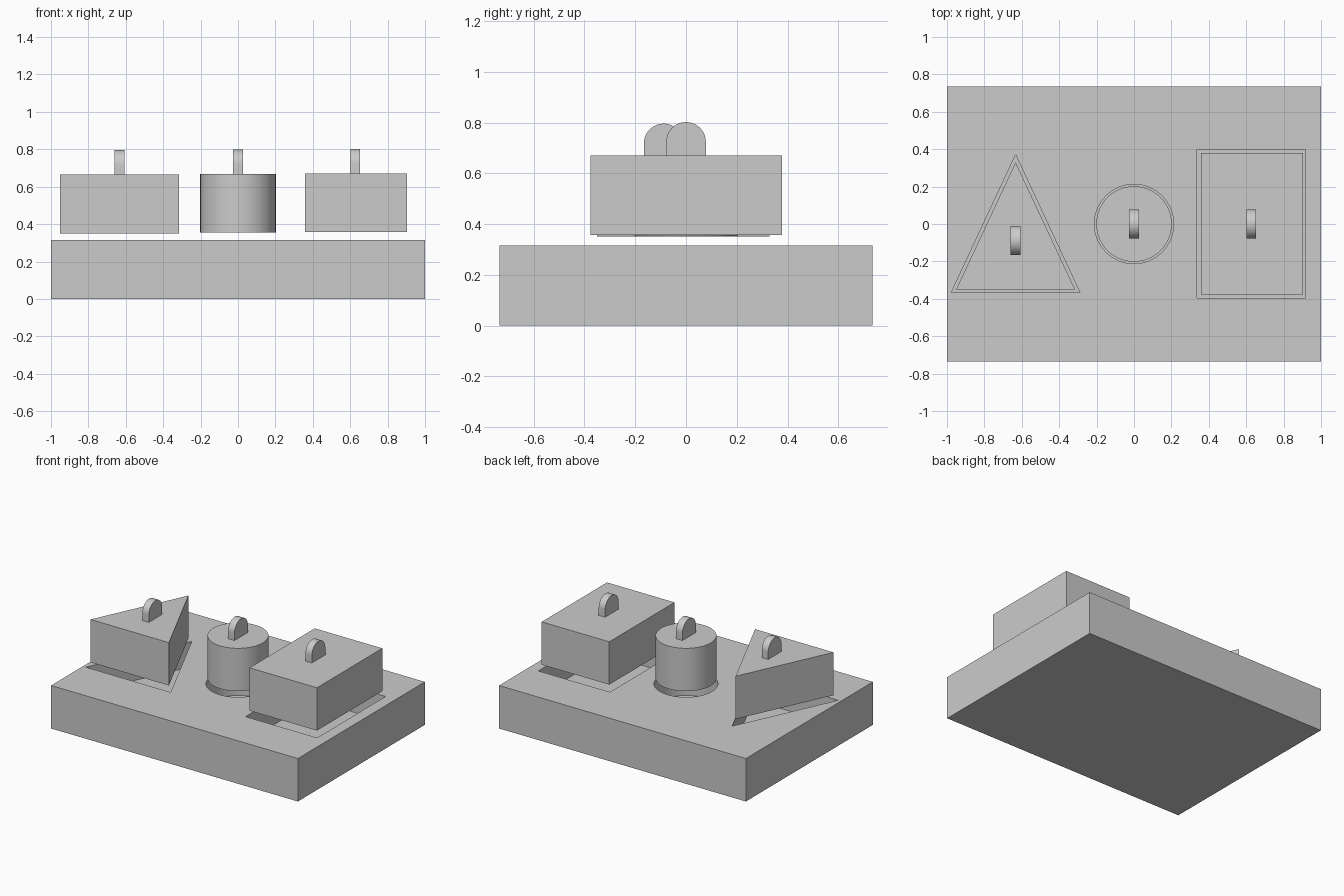
import bpy, bmesh, math

if "Cube" in bpy.data.objects:
    bpy.data.objects.remove(bpy.data.objects["Cube"])

BASE_TOP, POCKET_FLOOR, BLOCK_H = 0.315, 0.13, 0.314


def prism(name, outline, z0, z1):
    """Solid made by extruding an XY outline from z0 to z1."""
    bm = bmesh.new()
    face = bm.faces.new([bm.verts.new((x, y, z0)) for x, y in outline])
    ext = bmesh.ops.extrude_face_region(bm, geom=[face])
    for v in ext["geom"]:
        if isinstance(v, bmesh.types.BMVert):
            v.co.z = z1
    bmesh.ops.recalc_face_normals(bm, faces=bm.faces[:])
    mesh = bpy.data.meshes.new(name)
    bm.to_mesh(mesh)
    bm.free()
    obj = bpy.data.objects.new(name, mesh)
    bpy.context.collection.objects.link(obj)
    return obj


def smooth(obj):
    bpy.ops.object.select_all(action='DESELECT')
    obj.select_set(True)
    bpy.context.view_layer.objects.active = obj
    bpy.ops.object.shade_smooth_by_angle(angle=math.radians(30))


def rect(x0, x1, y0, y1):
    return [(x0, y0), (x1, y0), (x1, y1), (x0, y1)]


def circle(r, n=64):
    return [(r * math.cos(2 * math.pi * i / n), r * math.sin(2 * math.pi * i / n)) for i in range(n)]


def handle(name, x, y, z):
    """Upright tab with a rounded top, standing on a block."""
    r, straight, n = 0.078, 0.053, 24
    arch = [(r * math.cos(math.pi * i / n), straight + r * math.sin(math.pi * i / n)) for i in range(n + 1)]
    obj = prism(name, [(-r, 0), (r, 0)] + arch, -0.026, 0.026)
    # turn the profile upright: profile x -> y, profile y -> z, depth -> x
    for v in obj.data.vertices:
        px, py, pz = v.co
        v.co = (pz + x, px + y, py + z)
    smooth(obj)


# name, block outline, pocket outline, block bottom, handle position
shapes = [
    ("triangle", [(-0.951, -0.35), (-0.315, -0.35), (-0.633, 0.33)],
     [(-0.977, -0.367), (-0.289, -0.367), (-0.633, 0.37)], 0.351, (-0.633, -0.088)),
    ("round", circle(0.202), circle(0.212), 0.354, (0, 0)),
    ("rectangle", rect(0.357, 0.904, -0.377, 0.379),
     rect(0.338, 0.918, -0.395, 0.398), 0.357, (0.627, 0)),
]

# Board with one pocket per block
board = prism("board", rect(-1, 1, -0.735, 0.735), 0, BASE_TOP)
for name, block, pocket, z, grip in shapes:
    cutter = prism(name + "_pocket_cutter", pocket, POCKET_FLOOR, BASE_TOP + 0.1)
    mod = board.modifiers.new(name + "_pocket", 'BOOLEAN')
    mod.operation, mod.solver, mod.object = 'DIFFERENCE', 'EXACT', cutter
    bpy.ops.object.select_all(action='DESELECT')
    bpy.context.view_layer.objects.active = board
    board.select_set(True)
    bpy.ops.object.modifier_apply(modifier=mod.name)
    bpy.data.objects.remove(cutter)

    # Floating block and its handle
    body = prism(name + "_block", block, z, z + BLOCK_H)
    if name == "round":
        smooth(body)
    handle(name + "_handle", *grip, z + BLOCK_H)
smooth(board)
